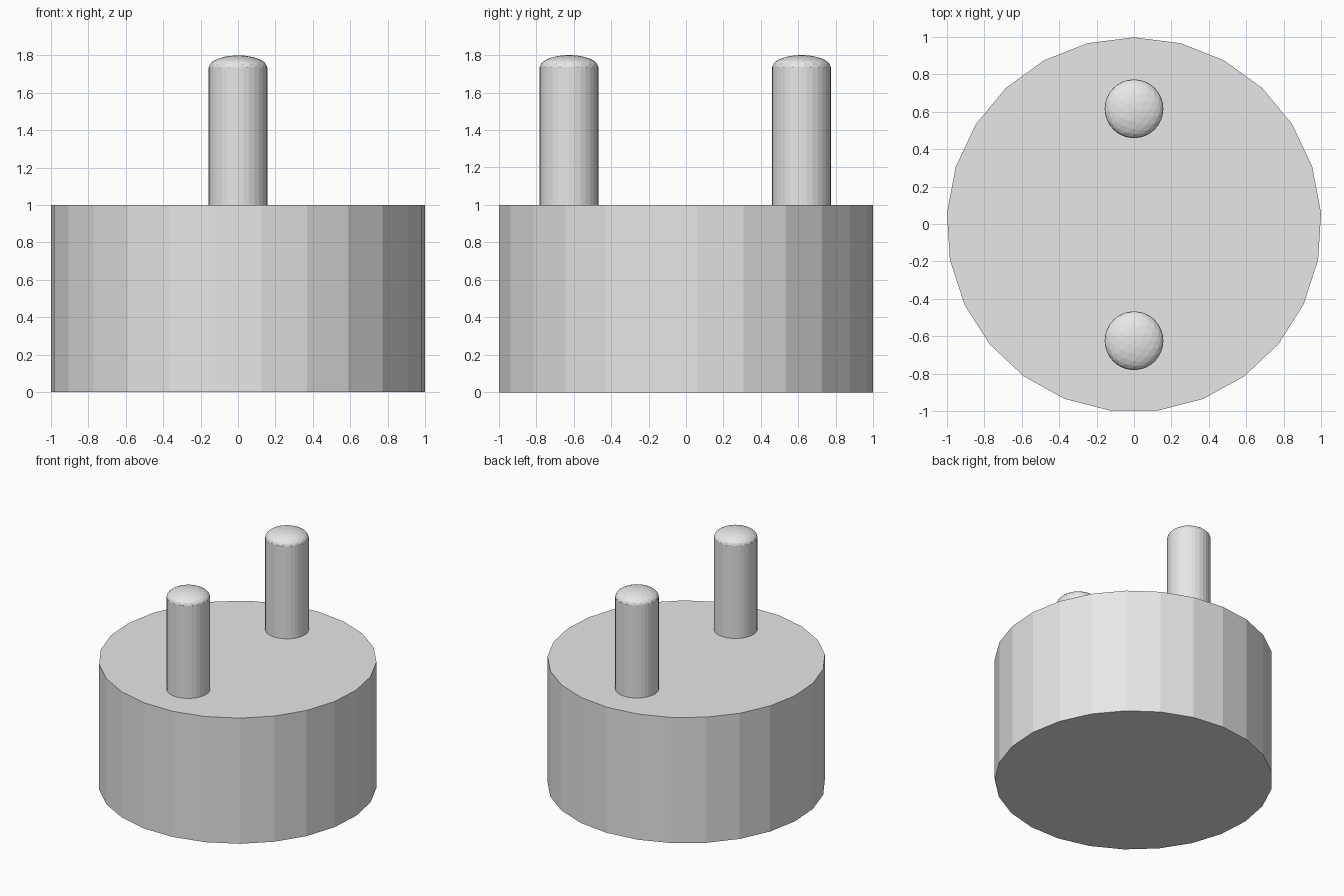
import bpy

cube = bpy.data.objects.get("Cube")
if cube:
    bpy.data.objects.remove(cube, do_unlink=True)

SHIFT = -0.004  # recentres the odd-sided base
PIN_Y = 0.62
PIN_R = 0.157
DOME_Z = 1.735

grey = bpy.data.materials.new("light_grey")
grey.use_nodes = True
grey.diffuse_color = (0.8, 0.8, 0.8, 1)
grey.node_tree.nodes["Principled BSDF"].inputs["Base Color"].default_value = (0.8, 0.8, 0.8, 1)


def finish(name):
    obj = bpy.context.object
    obj.name = name
    obj.data.materials.append(grey)
    return obj


def cylinder(name, radius, bottom, top, y, sides):
    bpy.ops.mesh.primitive_cylinder_add(
        vertices=sides, radius=radius, depth=top - bottom,
        location=(0, y, (bottom + top) / 2))
    return finish(name)


# Faceted round base
cylinder("base", 1.002, 0, 1, SHIFT, 25)

# Two upright pins with flattened domed tips
for side, sign in (("front", -1), ("back", 1)):
    y = sign * PIN_Y + SHIFT
    cylinder(side + "_pin", PIN_R, 0.99, DOME_Z, y, 32)
    bpy.ops.mesh.primitive_ico_sphere_add(subdivisions=3, radius=PIN_R, location=(0, y, DOME_Z))
    dome = finish(side + "_pin_dome")
    dome.scale.z = (1.8 - DOME_Z) / PIN_R
